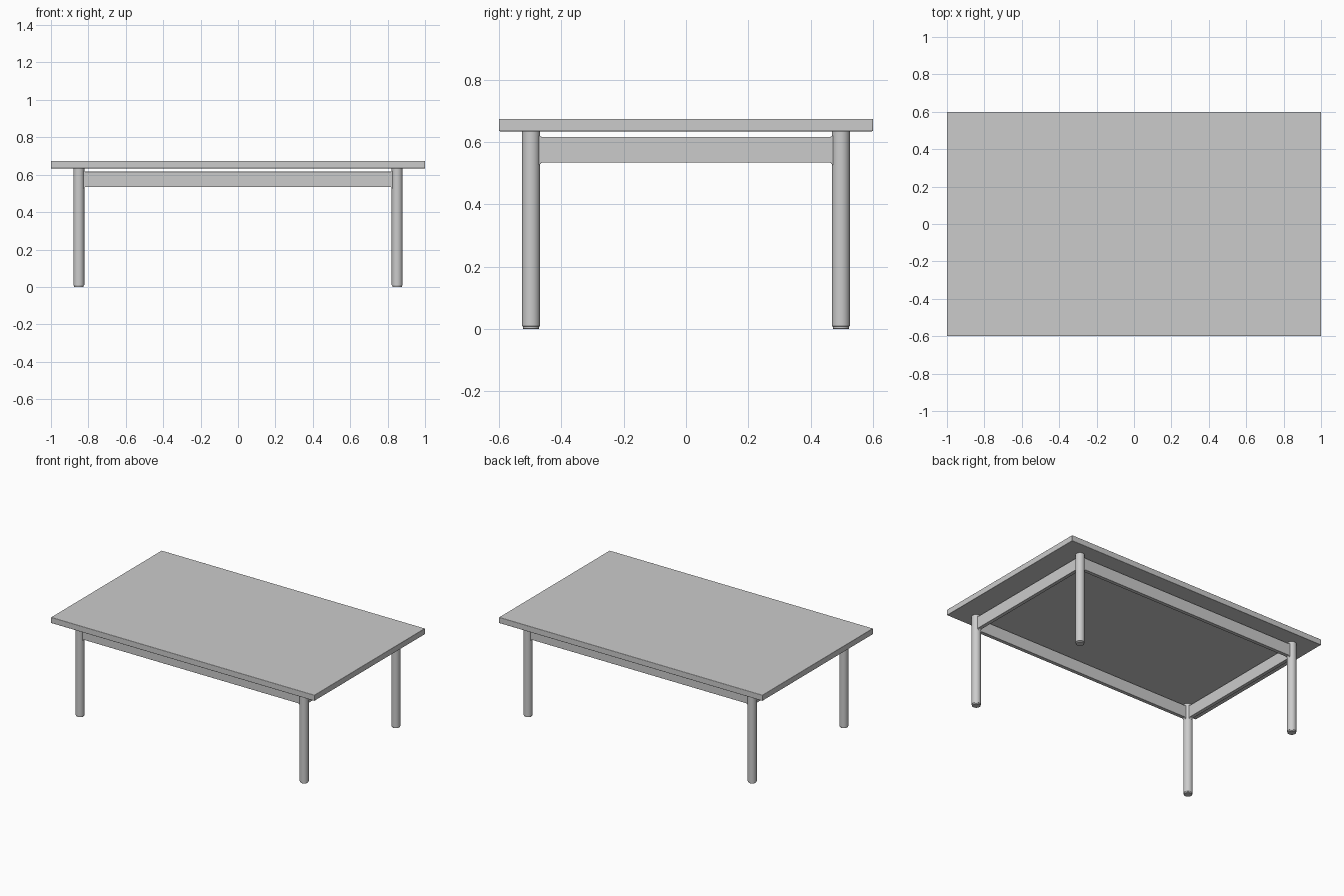
import bpy, bmesh
from math import pi, sin, cos
from mathutils import Matrix

if "Cube" in bpy.data.objects:
    bpy.data.objects.remove(bpy.data.objects["Cube"])

LEG_X, LEG_Y, LEG_R = 0.851, 0.497, 0.029
TOP_Z, UNDER_Z = 0.674, 0.634
RAIL_LO, RAIL_HI, RAIL_T = 0.534, 0.616, 0.025


def finish(name, bm, bevel=0.0, segments=3):
    bmesh.ops.recalc_face_normals(bm, faces=bm.faces)
    mesh = bpy.data.meshes.new(name)
    bm.to_mesh(mesh)
    bm.free()
    obj = bpy.data.objects.new(name, mesh)
    bpy.context.collection.objects.link(obj)
    if bevel:
        mod = obj.modifiers.new("soft_edges", 'BEVEL')
        mod.width, mod.segments, mod.limit_method = bevel, segments, 'ANGLE'
    bpy.ops.object.select_all(action='DESELECT')
    obj.select_set(True)
    bpy.context.view_layer.objects.active = obj
    bpy.ops.object.shade_smooth_by_angle()
    return obj


def cylinder(name, x, y, r, z0, z1, bevel):
    bm = bmesh.new()
    bmesh.ops.create_cone(bm, cap_ends=True, segments=48, radius1=r, radius2=r,
                          depth=z1 - z0,
                          matrix=Matrix.Translation((x, y, (z0 + z1) / 2)))
    return finish(name, bm, bevel)


def rail(name, half, place):
    # Elevation outline with small fillets flaring into the legs
    f = 0.008
    end = half - LEG_R
    arc = [(end - f + f * sin(a), f - f * cos(a))
           for a in [i * pi / 8 for i in range(5)]]
    right = [(u, RAIL_LO - d) for u, d in arc] + [(half - 0.005, RAIL_LO - f)]
    right += [(half - 0.005, RAIL_HI + f / 2)]
    right += [(u, RAIL_HI + d / 2) for u, d in reversed(arc)]
    outline = right + [(-u, z) for u, z in reversed(right)]
    bm = bmesh.new()
    face = bm.faces.new([bm.verts.new((u, -RAIL_T / 2, z)) for u, z in outline])
    ext = bmesh.ops.extrude_face_region(bm, geom=[face])
    moved = [g for g in ext['geom'] if isinstance(g, bmesh.types.BMVert)]
    bmesh.ops.translate(bm, verts=moved, vec=(0, RAIL_T, 0))
    bm.transform(place)
    return finish(name, bm, 0.002, 2)


# Tabletop slab
bm = bmesh.new()
bmesh.ops.create_cube(bm, size=1, matrix=Matrix.Translation((0, 0, (TOP_Z + UNDER_Z) / 2))
                      @ Matrix.Diagonal((2.0, 1.2, TOP_Z - UNDER_Z, 1)))
finish("tabletop", bm, 0.003)

# Round legs with slightly narrower foot glides
for sx, side in ((-1, "left"), (1, "right")):
    for sy, end in ((-1, "front"), (1, "back")):
        x, y = sx * LEG_X, sy * LEG_Y
        cylinder(f"{end}_{side}_leg", x, y, LEG_R, 0.008, UNDER_Z, 0.002)
        cylinder(f"{end}_{side}_glide", x, y, 0.026, 0.0, 0.012, 0.002)

# Rails joining the legs
for s, long_name, short_name in ((-1, "front_rail", "left_rail"), (1, "back_rail", "right_rail")):
    rail(long_name, LEG_X, Matrix.Translation((0, s * LEG_Y, 0)))
    rail(short_name, LEG_Y, Matrix.Translation((s * LEG_X, 0, 0)) @ Matrix.Rotation(pi / 2, 4, 'Z'))
